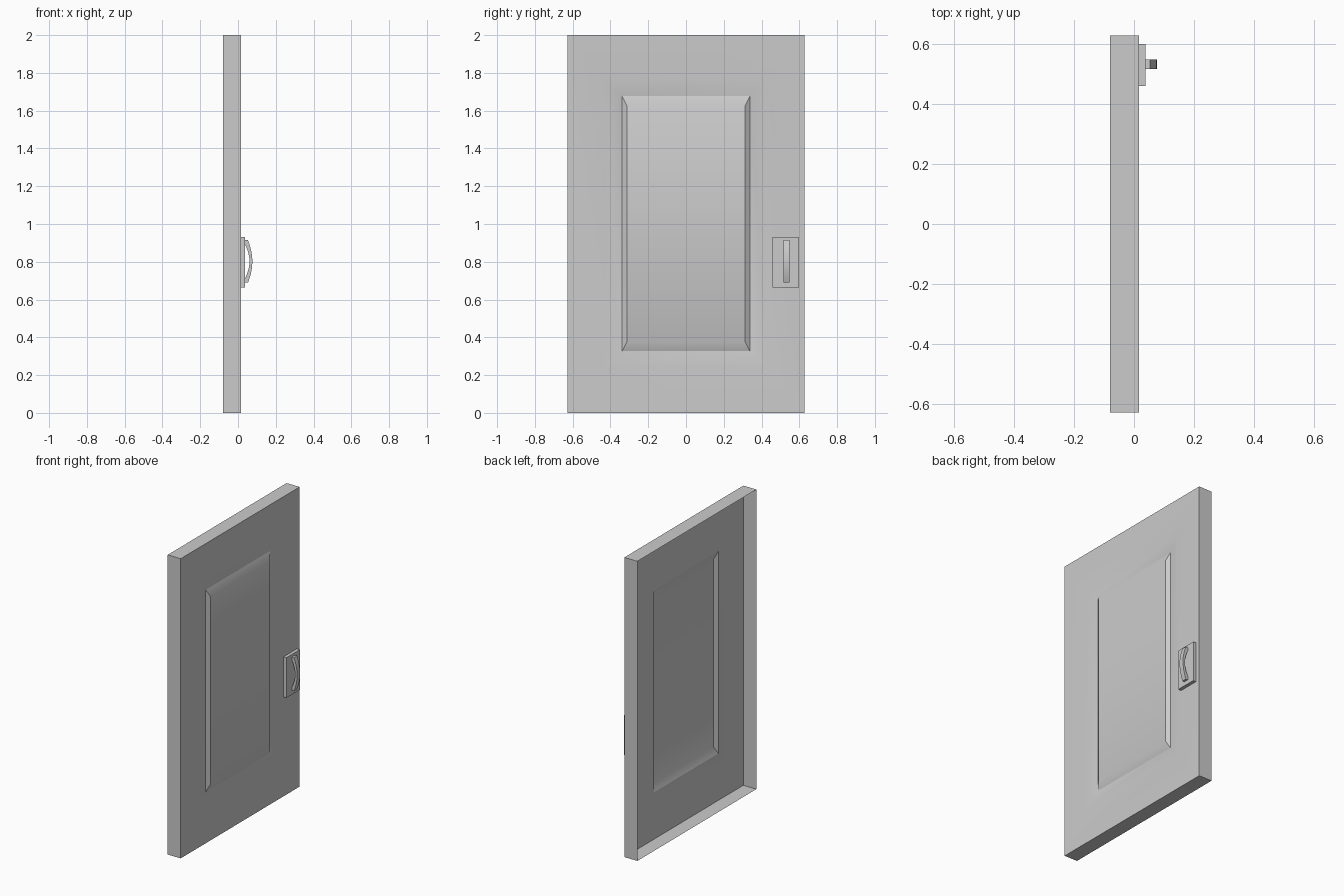
import bpy, bmesh, math

if "Cube" in bpy.data.objects:
    bpy.data.objects.remove(bpy.data.objects["Cube"])

ANGLE = math.radians(30)


def finish(name, bm, recalc=True):
    if recalc:
        bmesh.ops.recalc_face_normals(bm, faces=bm.faces[:])
    mesh = bpy.data.meshes.new(name)
    bm.to_mesh(mesh)
    bm.free()
    obj = bpy.data.objects.new(name, mesh)
    bpy.context.collection.objects.link(obj)
    bpy.ops.object.select_all(action='DESELECT')
    obj.select_set(True)
    bpy.context.view_layer.objects.active = obj
    bpy.ops.object.shade_smooth_by_angle(angle=ANGLE)
    return obj


# Door leaf: nested rectangular loops, open at the back
# each loop: x, half width, bottom z, top z
loops = [
    (-0.08, 0.627, 0.0, 2.0),     # open back rim
    (0.016, 0.627, 0.0, 2.0),     # front edge
    (0.016, 0.43, 0.24, 1.765),   # start of soft dip
    (-0.002, 0.338, 0.328, 1.677),  # bottom of dip
    (0.016, 0.313, 0.376, 1.627),  # raised panel
]
bm = bmesh.new()
rings = []
for x, w, lo, hi in loops:
    rings.append([bm.verts.new((x, y, z))
                  for y, z in ((-w, lo), (w, lo), (w, hi), (-w, hi))])
for a, b in zip(rings, rings[1:]):
    for i in range(4):
        j = (i + 1) % 4
        bm.faces.new((a[i], a[j], b[j], b[i]))
bm.faces.new(rings[-1])
finish("door_leaf", bm, recalc=False)

# Handle plate
bm = bmesh.new()
bmesh.ops.create_cube(bm, size=1)
for v in bm.verts:
    v.co = (0.027 + v.co.x * 0.022, 0.528 + v.co.y * 0.14, 0.797 + v.co.z * 0.268)
finish("handle_plate", bm)

# Curved pull: side profile extruded across y
mid, n = 0.802, 12


def arc(x0, rise, half):
    return [(x0 + rise * math.cos(math.pi / 2 * t) ** 0.9 if abs(t) < 1 else x0,
             mid + half * t) for t in [-1 + 2 * i / n for i in range(n + 1)]]


outer = [(0.037, mid - 0.112)] + arc(0.053, 0.023, 0.112) + [(0.037, mid + 0.112)]
inner = arc(0.037, 0.024, 0.09)
bm = bmesh.new()
face = bm.faces.new([bm.verts.new((x, 0.515, z)) for x, z in outer + inner[::-1]])
out = bmesh.ops.extrude_face_region(bm, geom=[face])
bmesh.ops.translate(bm, vec=(0, 0.032, 0),
                    verts=[g for g in out["geom"] if isinstance(g, bmesh.types.BMVert)])
finish("pull_handle", bm)
